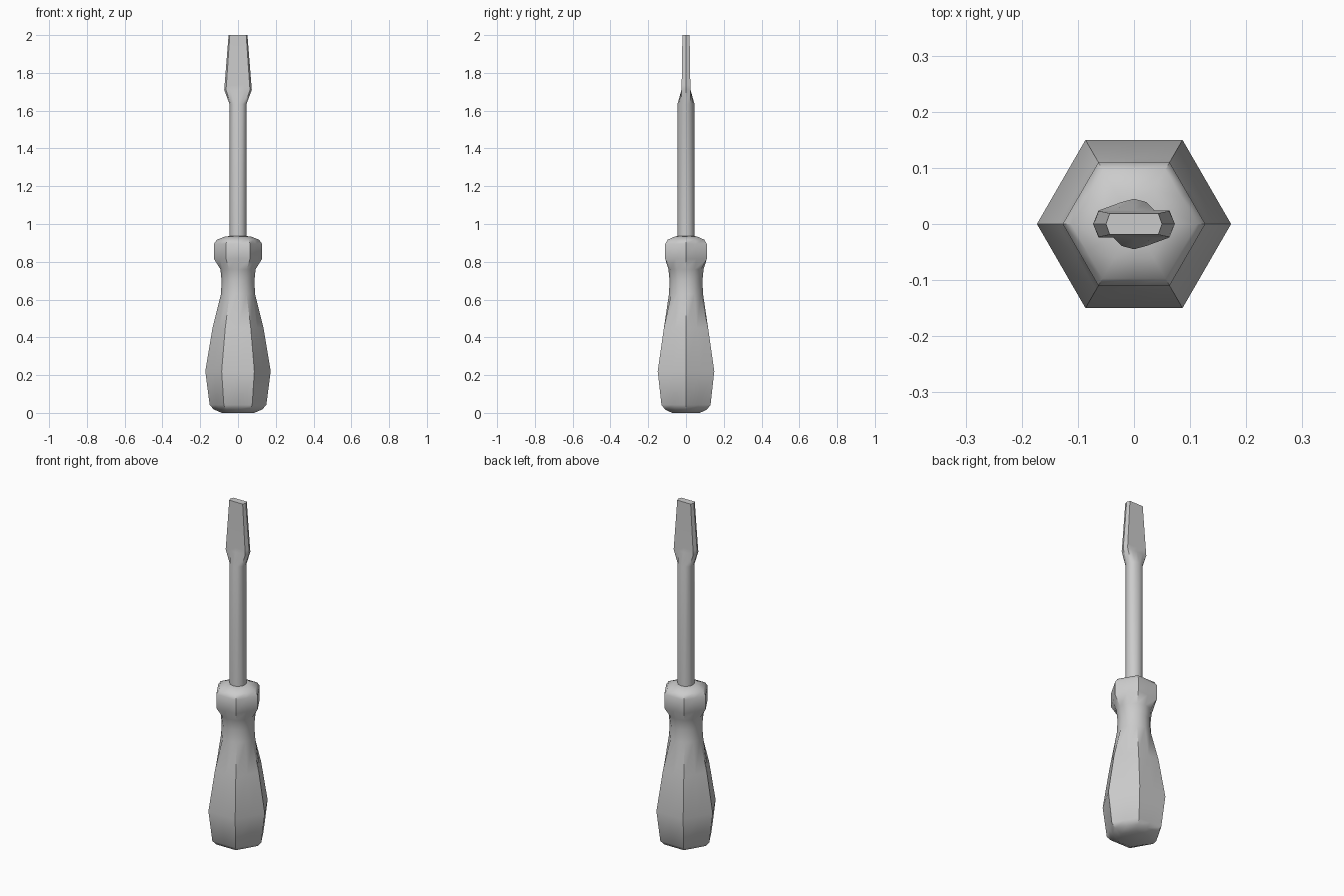
import bpy, bmesh
from math import cos, sin, pi, radians

if "Cube" in bpy.data.objects:
    bpy.data.objects.remove(bpy.data.objects["Cube"])

N = 12  # points around every section
C30 = cos(pi / 6)


def round_ring(r, z):
    return [(r * cos(2 * pi * i / N), r * sin(2 * pi * i / N), z) for i in range(N)]


def hex_ring(r, z):
    # corners on even points, flat midpoints on odd points
    return [(r * (C30 if i % 2 else 1) * cos(2 * pi * i / N),
             r * (C30 if i % 2 else 1) * sin(2 * pi * i / N), z) for i in range(N)]


def blade_ring(w, t, z):
    # flat blade section with a pointed edge on each side
    pts = []
    for x, y, _ in round_ring(1, z):
        side = 0 if abs(y) < 0.01 else (1 if y > 0 else -1)
        pts.append((x * w, side * t, z))
    return pts


def loft(name, rings, angle):
    bm = bmesh.new()
    loops = [[bm.verts.new(p) for p in ring] for ring in rings]
    for a, b in zip(loops, loops[1:]):
        for i in range(N):
            j = (i + 1) % N
            bm.faces.new((a[i], a[j], b[j], b[i]))
    bm.faces.new(loops[0][::-1])
    bm.faces.new(loops[-1])
    bmesh.ops.recalc_face_normals(bm, faces=bm.faces)
    mesh = bpy.data.meshes.new(name)
    bm.to_mesh(mesh)
    bm.free()
    ob = bpy.data.objects.new(name, mesh)
    bpy.context.collection.objects.link(ob)
    bpy.ops.object.select_all(action='DESELECT')
    ob.select_set(True)
    bpy.context.view_layer.objects.active = ob
    bpy.ops.object.shade_smooth_by_angle(angle=radians(angle))
    return ob


# Handle: hexagonal grip, round neck, hexagonal collar
loft("handle", [
    hex_ring(0.085, 0.0),
    hex_ring(0.128, 0.018),
    hex_ring(0.150, 0.042),
    hex_ring(0.173, 0.22),
    hex_ring(0.135, 0.45),
    round_ring(0.090, 0.63),
    round_ring(0.087, 0.70),
    round_ring(0.093, 0.76),
    hex_ring(0.127, 0.815),
    hex_ring(0.127, 0.895),
    hex_ring(0.112, 0.917),
    hex_ring(0.070, 0.933),
    round_ring(0.040, 0.937),
], 40)

# Shaft: round rod sunk into the collar, flaring into the flat blade
loft("shaft_and_blade", [
    round_ring(0.045, 0.90),
    round_ring(0.045, 1.635),
    blade_ring(0.073, 0.024, 1.71),
    blade_ring(0.071, 0.023, 1.735),
    blade_ring(0.050, 0.019, 2.0),
], 35)
